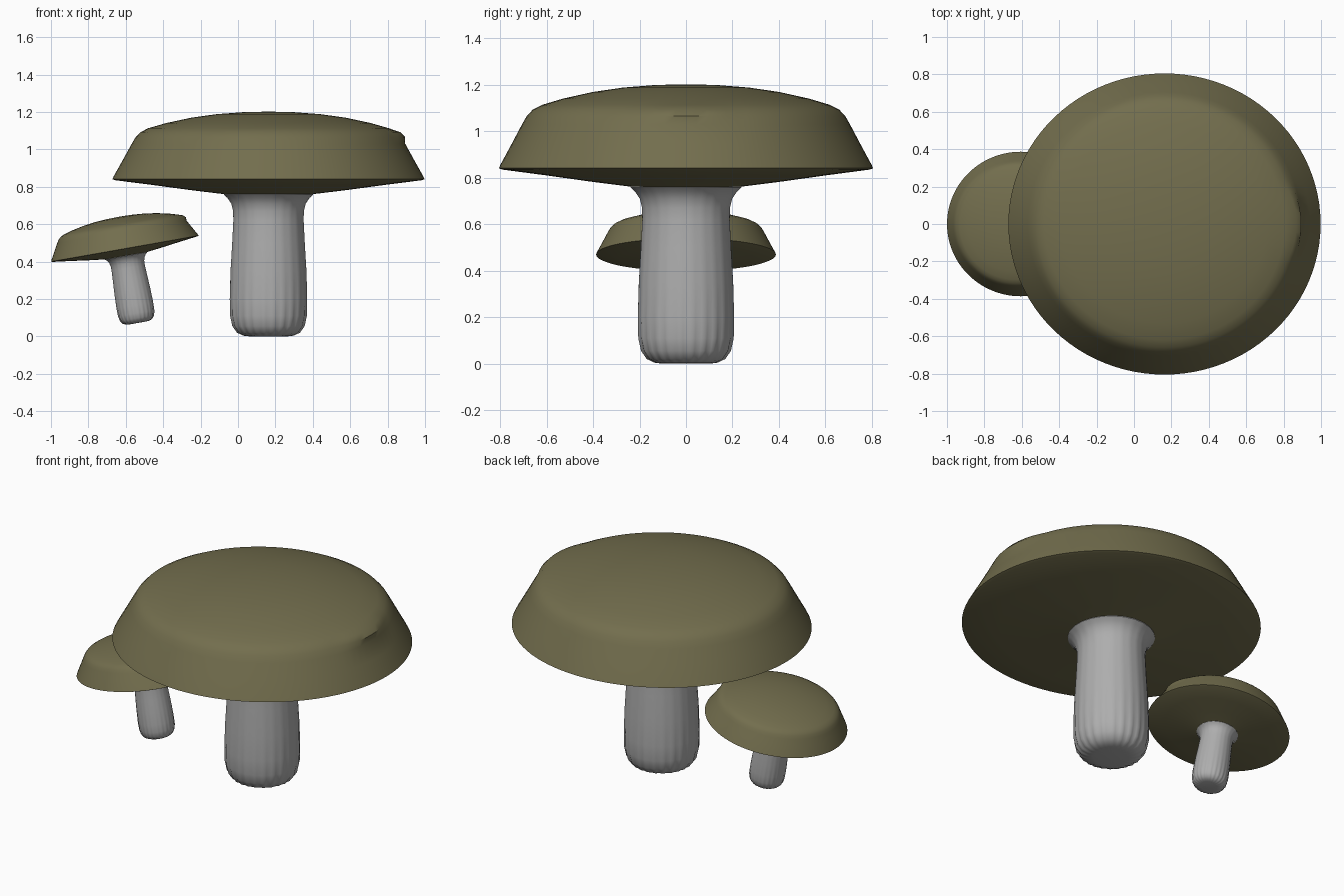
import bpy, bmesh
from math import sin, cos, tau, radians
from mathutils import Matrix

cube = bpy.data.objects.get("Cube")
if cube:
    bpy.data.objects.remove(cube)


def material(name, rgb):
    mat = bpy.data.materials.new(name)
    mat.use_nodes = True
    mat.diffuse_color = (*rgb, 1)
    mat.node_tree.nodes["Principled BSDF"].inputs["Base Color"].default_value = (*rgb, 1)
    return mat


olive = material("olive cap", (0.17, 0.155, 0.075))
grey = material("grey stem", (0.42, 0.42, 0.42))


def lathe(name, profile, shape, mat, placement, sides=96):
    """Revolve a profile of (radius, height) that starts and ends on the axis."""
    bm = bmesh.new()
    rings = []
    for r, z in profile:
        if r == 0:
            rings.append([bm.verts.new((0, 0, z))] * sides)
        else:
            rings.append([bm.verts.new(shape(r, z, tau * i / sides)) for i in range(sides)])
    for a, b in zip(rings, rings[1:]):
        for i in range(sides):
            j = (i + 1) % sides
            bm.faces.new(dict.fromkeys((a[i], a[j], b[j], b[i])))
    bmesh.ops.recalc_face_normals(bm, faces=bm.faces)
    bm.transform(placement)
    mesh = bpy.data.meshes.new(name)
    bm.to_mesh(mesh)
    bm.free()
    mesh.materials.append(mat)
    obj = bpy.data.objects.new(name, mesh)
    bpy.context.collection.objects.link(obj)
    bpy.ops.object.select_all(action="DESELECT")
    obj.select_set(True)
    bpy.context.view_layer.objects.active = obj
    bpy.ops.object.shade_smooth_by_angle(angle=radians(35))


def cap_shape(r, z, a):
    # slightly wide oval, with a pointed shoulder on the left side
    if 0.64 < r < 0.70 and z > 1:
        r += 0.02 * max(0, (cos(a) - 0.95) / 0.05)
    return (r * 1.037 * cos(a), r * sin(a), z)


def stem_shape(r, z, a):
    # soft flutes that fade out towards the top
    depth = 0.035 * max(0, 1 - z / 0.3) + 0.006
    r *= 1 - depth * (0.5 + 0.5 * cos(24 * a))
    return (r * cos(a), r * sin(a), z)


# Profiles run from the bottom to the top
cap_profile = [(0, 0.75), (0.18, 0.75), (0.24, 0.762), (0.4, 0.782), (0.6, 0.81), (0.79, 0.835),
               (0.805, 0.841), (0.797, 0.858), (0.75, 0.945), (0.705, 1.03), (0.685, 1.065),
               (0.66, 1.092), (0.62, 1.113), (0.53, 1.14), (0.4, 1.169), (0.27, 1.188),
               (0.13, 1.199), (0, 1.202)]
stem_profile = [(0, 0), (0.1, 0), (0.135, 0.004), (0.17, 0.02), (0.195, 0.055), (0.207, 0.11),
                (0.209, 0.2), (0.204, 0.35), (0.195, 0.5), (0.189, 0.62), (0.19, 0.67),
                (0.2, 0.71), (0.22, 0.74), (0.24, 0.758), (0.24, 0.768), (0, 0.768)]

large = Matrix.Translation((0.163, 0, 0))
small = (Matrix.Translation((-0.535, 0, 0.072)) @ Matrix.Rotation(radians(-10), 4, "Y")
         @ Matrix.Scale(0.48, 4))

for size, placement in (("large", large), ("small", small)):
    lathe(size + "_cap", cap_profile, cap_shape, olive, placement)
    lathe(size + "_stem", stem_profile, stem_shape, grey, placement)
